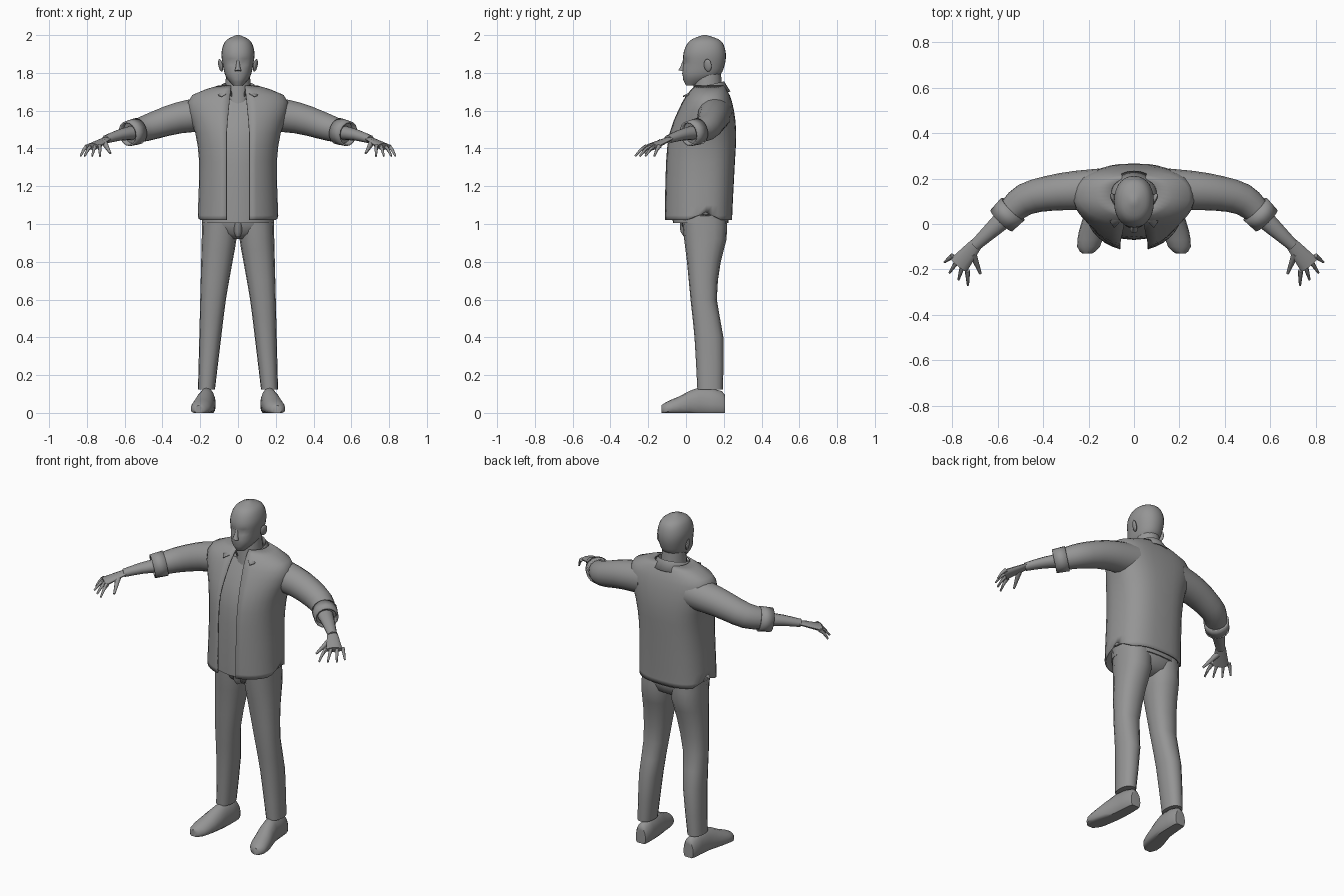
import bpy, bmesh, math
from mathutils import Vector

cube = bpy.data.objects.get("Cube")
if cube:
    bpy.data.objects.remove(cube)

GREY = (0.3, 0.3, 0.3, 1)
grey = bpy.data.materials.new("plain grey")
grey.use_nodes = True
grey.diffuse_color = GREY
grey.node_tree.nodes["Principled BSDF"].inputs["Base Color"].default_value = GREY

right_axis, back_axis, up_axis = Vector((1, 0, 0)), Vector((0, 1, 0)), Vector((0, 0, 1))
SIDES = {"left": 1, "right": -1}


def power(value, exponent):
    return math.copysign(abs(value) ** (2 / exponent), value)


def oval(centre, u, v, count=16, square=2, square_back=None, gap=0):
    """Ring of points starting at -v; a gap angle leaves it open there."""
    points = []
    for i in range(count):
        share = i / (count - 1) if gap else i / count
        angle = gap + (math.tau - 2 * gap) * share
        s, c = math.sin(angle), -math.cos(angle)
        exponent = square_back if square_back and c > 0 else square
        points.append(Vector(centre) + u * power(s, exponent) + v * power(c, exponent))
    return points


def level(z, half, front, back, x=0, **shape):
    """Horizontal ring from its half width and its front and back positions."""
    centre = (x, (front + back) / 2, z)
    return oval(centre, right_axis * half, back_axis * (back - front) / 2, **shape)


def refine(rings, steps):
    """Extra rings on a smooth curve through the given ones."""
    result = []
    last = len(rings) - 1
    for i in range(last):
        four = [rings[max(i - 1, 0)], rings[i], rings[i + 1], rings[min(i + 2, last)]]
        for step in range(steps):
            t = step / steps
            result.append([b + ((c - a) * t + (a * 2 - b * 5 + c * 4 - d) * t ** 2
                                + (b * 3 - a - c * 3 + d) * t ** 3) / 2
                           for a, b, c, d in zip(*four)])
    return result + [rings[last]]


def finish(ob, angle=45):
    ob.data.materials.append(grey)
    bpy.ops.object.select_all(action="DESELECT")
    ob.select_set(True)
    bpy.context.view_layer.objects.active = ob
    bpy.ops.object.shade_smooth_by_angle(angle=math.radians(angle))
    return ob


def loft(name, rings, side=1, steps=1, closed=True, caps=True, thick=0, angle=45):
    bm = bmesh.new()
    rows = [[bm.verts.new((p.x * side, p.y, p.z)) for p in ring]
            for ring in refine(rings, steps)]
    count = len(rows[0])
    for low, high in zip(rows, rows[1:]):
        for i in range(count if closed else count - 1):
            j = (i + 1) % count
            bm.faces.new((low[i], low[j], high[j], high[i]))
    if closed and caps:
        bm.faces.new(rows[0])
        bm.faces.new(rows[-1])
    bmesh.ops.recalc_face_normals(bm, faces=bm.faces)
    mesh = bpy.data.meshes.new(name)
    bm.to_mesh(mesh)
    bm.free()
    ob = bpy.data.objects.new(name, mesh)
    bpy.context.collection.objects.link(ob)
    if thick:
        cloth = ob.modifiers.new("cloth", "SOLIDIFY")
        cloth.thickness, cloth.offset = thick, 0
    return finish(ob, angle)


def limb(name, path, start, end, flat=1, count=12, **options):
    """Tapering tube along a path; flat squashes its height."""
    points = [Vector(p) for p in path]
    last = len(points) - 1
    rings = []
    for i, point in enumerate(points):
        along = (points[min(i + 1, last)] - points[max(i - 1, 0)]).normalized()
        across = along.cross(up_axis).normalized()
        radius = start + (end - start) * i / last
        rings.append(oval(point, across * radius, across.cross(along) * radius * flat, count))
    return loft(name, rings, **options)


# Head, with eye sockets and a mouth line pressed into the front
skull = dict(count=28, square=2.2)
head = loft("head", [
    level(z=1.733, half=.025, front=0, back=.06, **skull),
    level(z=1.78, half=.064, front=-.02, back=.17, **skull),
    level(z=1.84, half=.08, front=-.016, back=.204, **skull),
    level(z=1.91, half=.087, front=-.012, back=.21, **skull),
    level(z=1.97, half=.065, front=.02, back=.184, **skull),
    level(z=2, half=.01, front=.09, back=.11, **skull)], steps=4)
for vert in head.data.vertices:
    x, y, z = vert.co
    if y < .06:
        socket = ((abs(x) - .034) / .016) ** 2 + ((z - 1.857) / .014) ** 2
        mouth = (x / .03) ** 2 + ((z - 1.78) / .01) ** 2
        vert.co.y += .012 * math.exp(-socket) + .004 * math.exp(-mouth)
limb("nose", [(0, -.009, 1.87), (0, -.018, 1.83), (0, -.023, 1.81)], start=.006, end=.018)
loft("neck", [level(z=1.6, half=.08, front=.03, back=.2),
              level(z=1.8, half=.062, front=.045, back=.185)])
for word, side in SIDES.items():
    bpy.ops.mesh.primitive_uv_sphere_add(segments=12, ring_count=8,
                                         location=(.092 * side, .115, 1.84),
                                         rotation=(0, .2 * side, -.4 * side))
    ear = bpy.context.object
    ear.name, ear.scale = word + "_ear", (.01, .022, .034)
    finish(ear)

# Open overshirt and the undershirt beneath it
torso = [dict(z=1.02, half=.21, front=-.115, back=.24),
         dict(z=1.1, half=.207, front=-.115, back=.243),
         dict(z=1.33, half=.202, front=-.11, back=.255),
         dict(z=1.48, half=.222, front=-.09, back=.262),
         dict(z=1.6, half=.26, front=-.04, back=.25),
         dict(z=1.68, half=.24, front=.004, back=.228),
         dict(z=1.73, half=.1, front=.045, back=.2)]
flaps = []
for row in torso:
    opening = .06 - max(0, row["z"] - 1.5) / 10
    flaps.append(level(**row, count=33, square_back=2.7, gap=math.asin(opening / row["half"])))
overshirt = loft("overshirt", flaps, steps=2, closed=False, thick=.008)
for vert in overshirt.data.vertices:
    if vert.co.z < 1.03:
        vert.co.z += max(0, .045 - abs(vert.co.y - .1) / 2)
loft("undershirt", [level(z=row["z"] - .015, half=row["half"] - .02, front=row["front"] + .045,
                          back=row["back"] - .015, count=24, square_back=2.6)
                    for row in torso[:-1]], steps=2)

# Folded collar with two pointed tips
inner, fold, outer = [], [], []
POINTS = 24
for i in range(POINTS + 1):
    angle = .42 + (math.tau - .84) * i / POINTS
    s, c = math.sin(angle), -math.cos(angle)
    tip = max(0, 1 - min(i, POINTS - i) / 4)
    middle = Vector((0, .115, 1.695 + .02 * c))
    ring = right_axis * s + back_axis * c
    inner.append(middle + ring * .078)
    fold.append(middle + ring * .087 + up_axis * (.037 - .012 * tip))
    point = Vector((math.copysign(.04, s), -.025, -.014))
    outer.append(middle + ring * .117 - up_axis * .014 * c + point * tip)
loft("collar", [inner, fold, outer], closed=False, thick=.006, angle=35)

# Sleeves with turned-up cuffs, forearms and hands
shoulder, upper_arm = (.15, .15, 1.585), (.32, .142, 1.56)
elbow, sleeve_end = (.48, .108, 1.51), (.565, .03, 1.482)
cuff_start, cuff_end = (.533, .066, 1.491), (.583, .015, 1.478)
wrist, knuckles = Vector((.7, -.095, 1.448)), Vector((.765, -.173, 1.413))
spread = Vector((.7, .7, 0))
for word, side in SIDES.items():
    limb(word + "_sleeve", [shoulder, upper_arm, elbow, sleeve_end],
         start=.094, end=.058, count=16, side=side, steps=3)
    limb(word + "_cuff", [cuff_start, cuff_end], start=.066, end=.062, count=16,
         side=side, caps=False, thick=.01)
    limb(word + "_forearm", [sleeve_end, (.63, -.03, 1.47), wrist],
         start=.044, end=.026, flat=.85, side=side, steps=2)
    limb(word + "_palm", [wrist.lerp(knuckles, share) for share in (-.1, .5, 1.1)],
         start=.028, end=.046, flat=.4, side=side)
    for i, finger in enumerate(("little", "ring", "middle", "index")):
        base = knuckles + spread * (.047 - .031 * i)
        heading = math.radians(-38 - 18 * i)
        reach = Vector((math.cos(heading), math.sin(heading), 0)) * (.064 if i else .045)
        tip = base + reach - up_axis * .054
        bend = base.lerp(tip, .5) + up_axis * .008
        limb(f"{word}_{finger}_finger", [base, bend, tip], start=.012, end=.005,
             count=8, side=side, steps=2)
    thumb = wrist + Vector((.01, -.035, -.013))
    limb(word + "_thumb", [thumb, thumb + Vector((-.034, -.088, -.06))],
         start=.017, end=.006, count=8, side=side)

# Trousers: hips with a fly, then the legs and shoes
seat = dict(count=24, square=2.4)
loft("hips", [level(z=.92, half=.05, front=.03, back=.15, **seat),
              level(z=.95, half=.13, front=-.005, back=.2, **seat),
              level(z=1, half=.182, front=-.025, back=.218, **seat),
              level(z=1.07, half=.184, front=-.03, back=.215, **seat)])
loft("fly", [level(z=.93, half=.01, front=-.01, back=.03),
             level(z=.96, half=.024, front=-.03, back=.04),
             level(z=1.05, half=.03, front=-.035, back=.04)])


def leg_level(z, half, front, back):
    return level(z, half, front, back, x=.215 - z / 40 - half, square=2.3)


def shoe_ring(y, half, top):
    """Upright ring across the shoe, pressed flat at the sole."""
    centre = (.16 + max(0, .1 - y) / 5, y, top * .35)
    ring = oval(centre, right_axis * half, up_axis * top * .65)
    for p in ring:
        p.z = max(p.z, 0)
    return ring


leg = [leg_level(z=1.03, half=.094, front=-.02, back=.215),
       leg_level(z=.92, half=.092, front=-.01, back=.215),
       leg_level(z=.8, half=.083, front=.005, back=.184),
       leg_level(z=.6, half=.068, front=.024, back=.163),
       leg_level(z=.4, half=.058, front=.045, back=.198),
       leg_level(z=.125, half=.045, front=.06, back=.195)]
shoe = [shoe_ring(y=.206, half=.026, top=.08), shoe_ring(y=.19, half=.04, top=.115),
        shoe_ring(y=.07, half=.047, top=.135), shoe_ring(y=-.03, half=.056, top=.09),
        shoe_ring(y=-.1, half=.05, top=.06), shoe_ring(y=-.13, half=.022, top=.04)]
for word, side in SIDES.items():
    loft(word + "_trouser_leg", leg, side, steps=2)
    loft(word + "_shoe", shoe, side, steps=2)
